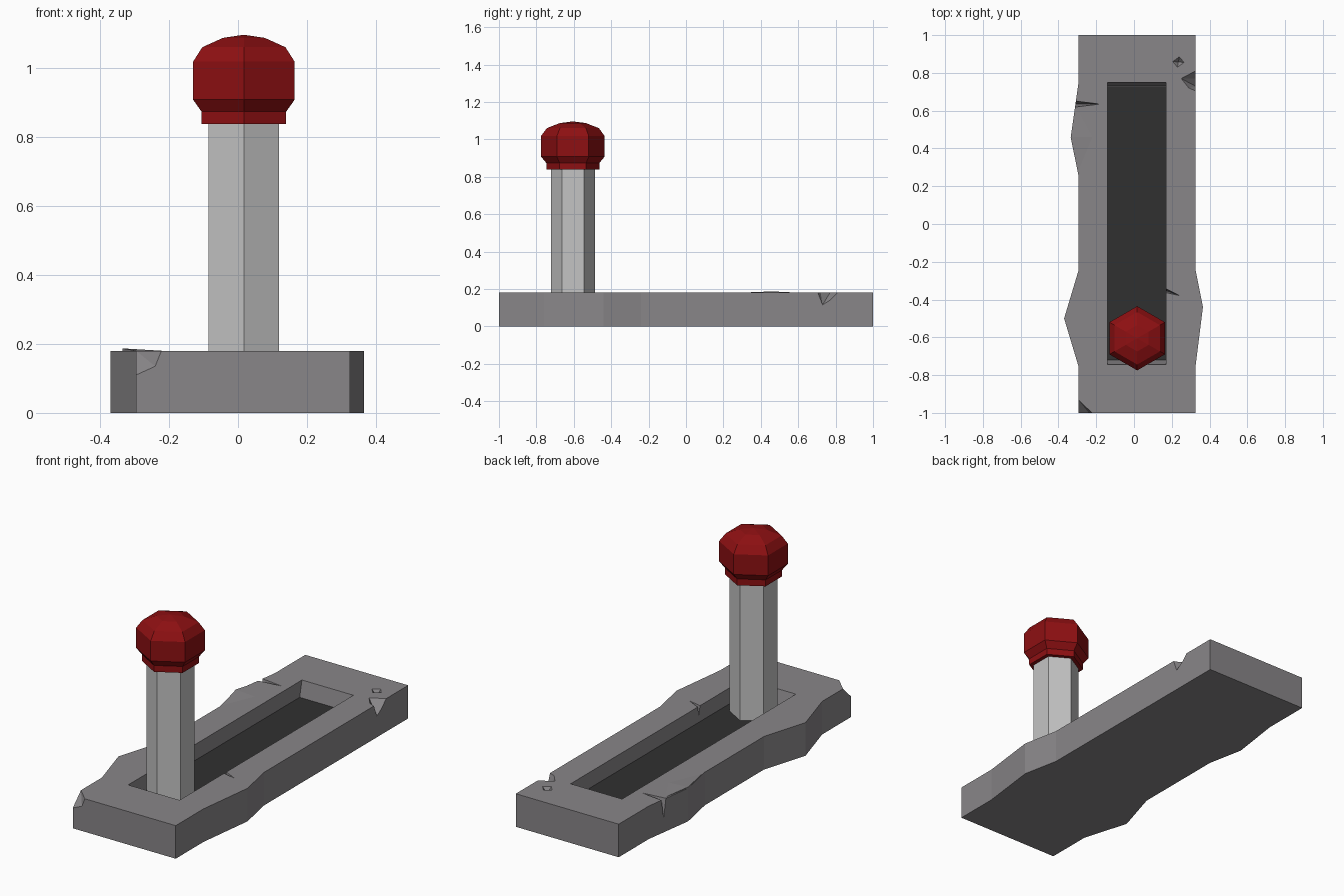
import bpy, bmesh, math

default = bpy.data.objects.get("Cube")
if default:
    bpy.data.objects.remove(default, do_unlink=True)


def material(name, rgb):
    m = bpy.data.materials.new(name)
    m.use_nodes = True
    m.diffuse_color = (*rgb, 1)
    m.node_tree.nodes["Principled BSDF"].inputs["Base Color"].default_value = (*rgb, 1)
    return m


stone = material("stone grey", (0.25, 0.24, 0.25))
dark = material("slot dark grey", (0.03, 0.03, 0.03))
metal = material("light metal", (0.55, 0.55, 0.55))
red = material("knob red", (0.27, 0.005, 0.006))


def finish(name, bm, mat):
    bmesh.ops.recalc_face_normals(bm, faces=bm.faces[:])
    mesh = bpy.data.meshes.new(name)
    bm.to_mesh(mesh)
    bm.free()
    mesh.materials.append(mat)
    ob = bpy.data.objects.new(name, mesh)
    bpy.context.collection.objects.link(ob)
    return ob


def hull(name, points, mat):
    bm = bmesh.new()
    for p in points:
        bm.verts.new(p)
    bmesh.ops.convex_hull(bm, input=bm.verts[:])
    return finish(name, bm, mat)


def lathe(name, profile, mat, x=0.017, y=-0.605, sides=6):
    """Stack of hexagonal rings, closed with flat ends."""
    bm = bmesh.new()
    rings = []
    for r, z in profile:
        angles = [math.pi / 2 + math.tau * i / sides for i in range(sides)]
        rings.append([bm.verts.new((x + r * math.cos(a), y + r * math.sin(a), z)) for a in angles])
    for low, high in zip(rings, rings[1:]):
        for i in range(sides):
            j = (i + 1) % sides
            bm.faces.new((low[i], low[j], high[j], high[i]))
    bm.faces.new(rings[0])
    bm.faces.new(rings[-1])
    bmesh.ops.remove_doubles(bm, verts=bm.verts[:], dist=0.0005)
    return finish(name, bm, mat)


def cut(target, cutter):
    mod = target.modifiers.new("cut", 'BOOLEAN')
    mod.operation = 'DIFFERENCE'
    mod.solver = 'EXACT'
    mod.object = cutter
    bpy.context.view_layer.objects.active = target
    bpy.ops.object.modifier_apply(modifier=mod.name)
    bpy.data.objects.remove(cutter, do_unlink=True)


# Stone slab with bulging sides
TOP = 0.18
L, R = -0.295, 0.325
outline = [(L, -1), (R, -1), (R, -0.76), (0.365, -0.44), (R, -0.24), (R, 1), (L, 1),
           (L, 0.74), (-0.335, 0.46), (L, 0.26), (L, -0.25), (-0.37, -0.5), (L, -0.75)]
bm = bmesh.new()
face = bm.faces.new([bm.verts.new((x, y, 0)) for x, y in outline])
ext = bmesh.ops.extrude_face_region(bm, geom=[face])
for v in ext["geom"]:
    if isinstance(v, bmesh.types.BMVert):
        v.co.z = TOP
slab = finish("stone_base", bm, stone)

# Slot with sloping ends
FLOOR = 0.09
cut(slab, hull("slot_cutter",
               [(x, s, z) for x in (-0.14, 0.17)
                for s, z in ((-0.72, FLOOR), (0.73, FLOOR), (-0.77, 0.27), (0.77, 0.27))], stone))

# Chips and cracks
chips = {
    "corner_chip": [(L, -0.93, TOP), (-0.222, -1, TOP), (-0.24, -1, 0.135),
                    (L, -1, 0.11), (-0.33, -1.04, 0.22)],
    "side_chip": [(R, 0.81, TOP), (0.25, 0.77, TOP), (0.29, 0.72, TOP), (R, 0.705, TOP),
                  (R, 0.73, 0.115), (R, 0.77, 0.14), (0.37, 0.76, 0.23)],
    "top_pit": [(0.205, 0.86, TOP), (0.24, 0.885, TOP), (0.265, 0.855, TOP),
                (0.23, 0.83, TOP), (0.235, 0.858, 0.15), (0.235, 0.858, 0.22)],
    "outer_crack": [(-0.18, 0.635, TOP), (-0.36, 0.66, 0.2), (-0.36, 0.61, 0.2),
                    (-0.32, 0.635, 0.07), (-0.22, 0.635, 0.2)],
    "inner_crack": [(0.245, -0.38, TOP), (0.16, -0.335, 0.2), (0.16, -0.365, 0.2),
                    (0.16, -0.35, 0.12), (0.22, -0.37, 0.2)],
}
for name, pts in chips.items():
    cut(slab, hull(name, pts, stone))

# Slightly lifted stone beside the outer crack
hull("lifted_edge", [(-0.335, 0.46, 0.187), (-0.335, 0.46, 0.17), (L, 0.28, TOP),
                     (-0.302, 0.61, TOP), (-0.22, 0.46, TOP)], stone)

# Dark slot floor
hull("slot_floor", [(x, y, z) for x in (-0.139, 0.169) for y in (-0.719, 0.729)
                    for z in (FLOOR - 0.002, FLOOR + 0.004)], dark)

# Lever shaft and knob
lathe("lever_shaft", [(0.118, FLOOR), (0.118, 0.85)], metal)
lathe("lever_knob", [(0.1415, 0.838), (0.1415, 0.873), (0.17, 0.908), (0.17, 1.018),
                     (0.139, 1.06), (0.07, 1.087), (0.0001, 1.096)], red)
